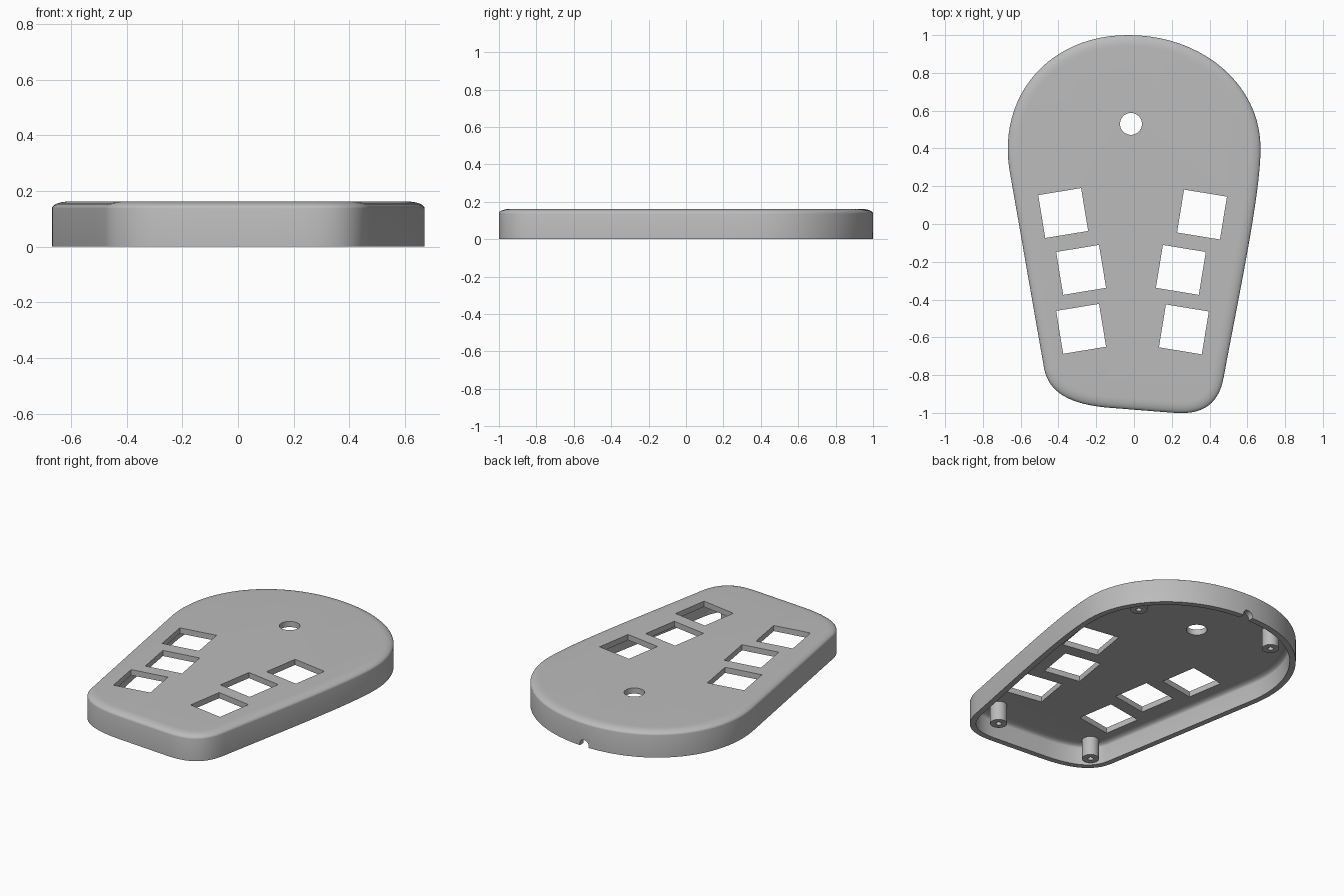
import bpy, bmesh
from math import sin, cos, pi, radians
from mathutils import Vector
from mathutils.geometry import interpolate_bezier

if "Cube" in bpy.data.objects:
    bpy.data.objects.remove(bpy.data.objects["Cube"])

HEIGHT, CEILING, WALL = 0.162, 0.127, 0.035

grey = bpy.data.materials.new("plain grey")
grey.use_nodes = True
grey.diffuse_color = (0.5, 0.5, 0.5, 1)
grey.node_tree.nodes["Principled BSDF"].inputs["Base Color"].default_value = (0.5, 0.5, 0.5, 1)


def loft(name, rings):
    """Skin a stack of equal rings and cap both ends."""
    bm = bmesh.new()
    loops = [[bm.verts.new(p) for p in ring] for ring in rings]
    n = len(loops[0])
    for a, b in zip(loops, loops[1:]):
        for i in range(n):
            j = (i + 1) % n
            bm.faces.new((a[i], a[j], b[j], b[i]))
    bm.faces.new(loops[0])
    bm.faces.new(loops[-1])
    bmesh.ops.recalc_face_normals(bm, faces=bm.faces)
    mesh = bpy.data.meshes.new(name)
    bm.to_mesh(mesh)
    bm.free()
    mesh.materials.append(grey)
    obj = bpy.data.objects.new(name, mesh)
    bpy.context.collection.objects.link(obj)
    return obj


def activate(obj):
    bpy.ops.object.select_all(action='DESELECT')
    obj.select_set(True)
    bpy.context.view_layer.objects.active = obj


def cut(target, cutter):
    """Subtract the cutter, then discard it."""
    cutter.hide_render = True
    activate(target)
    mod = target.modifiers.new("cut", 'BOOLEAN')
    mod.operation, mod.solver, mod.object = 'DIFFERENCE', 'EXACT', cutter
    bpy.ops.object.modifier_apply(modifier=mod.name)
    bpy.data.objects.remove(cutter)


def smooth(obj):
    activate(obj)
    bpy.ops.object.shade_smooth_by_angle(angle=radians(30))


# Outline: knot, handle, handle for each span, clockwise from the back
spans = [
    ((-0.03, 1.0), (0.36, 1.0), (0.67, 0.74), 20),
    ((0.67, 0.40), (0.67, 0.15), (0.55, -0.4), 16),
    ((0.475, -0.81), (0.45, -0.95), (0.37, -1.01), 14),
    ((0.22, -1.0), (0.12, -0.993), (0.0, -0.983), 3),
    ((-0.1, -0.975), (-0.36, -0.96), (-0.45, -0.88), 16),
    ((-0.475, -0.77), (-0.537, -0.417), (-0.598, -0.063), 4),
    ((-0.66, 0.29), (-0.72, 0.68), (-0.45, 1.0), 24),
]
outline = []
for i, (knot, h1, h2, steps) in enumerate(spans):
    end = spans[(i + 1) % len(spans)][0]
    pts = interpolate_bezier(*[Vector(p).to_3d() for p in (knot, h1, h2, end)], steps + 1)
    outline += pts[:-1]


def inset(d, z):
    """Outline moved inward by d, at height z."""
    ring, n = [], len(outline)
    for i, p in enumerate(outline):
        t = (outline[(i + 1) % n] - outline[i - 1]).normalized()
        ring.append((p.x + t.y * d, p.y - t.x * d, z))
    return ring


def rounded(start, width, top, drop, steps=7):
    """Elliptical shoulder from the flat top down to the wall."""
    angles = [pi / 2 * k / steps for k in range(steps + 1)]
    return [inset(start + width * (1 - sin(a)), top - drop * (1 - cos(a))) for a in angles]


# Hollow shell: outer skin down to the rim, then inner skin up to the ceiling
outer = rounded(0, 0.06, HEIGHT, 0.025)
inner = rounded(WALL, 0.045, CEILING, 0.022)
shell = loft("case_shell", outer + [inset(0, 0), inset(WALL, 0)] + inner[::-1])

# Key openings, tilted to follow the sides
for tilt, centres in ((9.3, [(-0.375, 0.058), (-0.28, -0.243), (-0.28, -0.555)]),
                      (-9.3, [(0.36, 0.05), (0.248, -0.243), (0.264, -0.558)])):
    for x, y in centres:
        bpy.ops.mesh.primitive_cube_add(size=1, location=(x, y, 0.16),
                                        rotation=(0, 0, radians(tilt)))
        key = bpy.context.object
        key.scale = (0.23, 0.23, 0.2)
        cut(shell, key)

# Round opening in the top
bpy.ops.mesh.primitive_cylinder_add(vertices=48, radius=0.058, depth=0.2,
                                    location=(-0.016, 0.53, 0.16))
cut(shell, bpy.context.object)

# Cable notch in the back rim
bpy.ops.mesh.primitive_cylinder_add(vertices=32, radius=0.032, depth=0.2,
                                    location=(0.0, 0.98, 0.008), rotation=(pi / 2, 0, 0))
cut(shell, bpy.context.object)
smooth(shell)


# Screw posts with blind holes
def circle(x, y, r, z, n=32):
    return [(x + r * cos(2 * pi * k / n), y + r * sin(2 * pi * k / n), z) for k in range(n)]


posts = {"front_left": (0.29, -0.84), "front_right": (-0.36, -0.81),
         "back_right": (-0.34, 0.79), "back_left": (0.51, 0.65)}
for place, (x, y) in posts.items():
    rings = [(0.048, 0.135), (0.048, 0.01), (0.016, 0.01), (0.016, 0.11)]
    smooth(loft("screw_post_" + place, [circle(x, y, r, z) for r, z in rings]))
